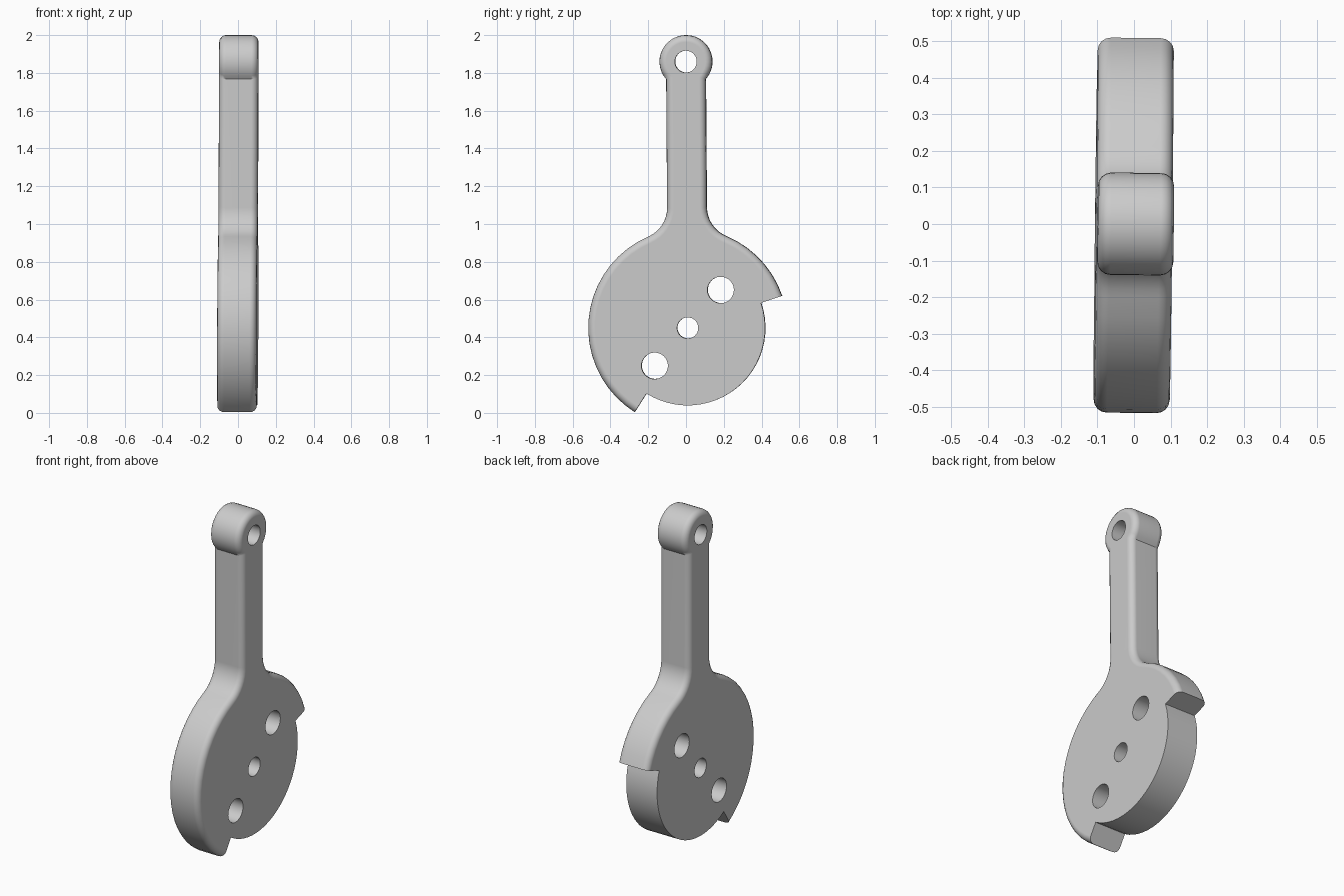
import bpy
import bmesh
from math import sin, cos, acos, asin, degrees, radians, sqrt

if "Cube" in bpy.data.objects:
    bpy.data.objects.remove(bpy.data.objects["Cube"], do_unlink=True)

HALF = 0.104        # half thickness
DISC_R = 0.527      # rim radius
INNER_R = 0.41      # cut-back radius
NECK = 0.105        # half width of the arm
FILLET = 0.165
HEAD_R, HEAD_Z = 0.14, 1.41
STEP_A, STEP_B = 18.4, 237.4   # angles of the two steps in the rim


def arc(cy, cz, r, start, end, count):
    angles = [radians(start + (end - start) * i / count) for i in range(count + 1)]
    return [(cy + r * cos(a), cz + r * sin(a)) for a in angles]


# Outline, counter-clockwise, around the disc centre
fy = NECK + FILLET
fz = sqrt((DISC_R + FILLET) ** 2 - fy ** 2)
touch = degrees(acos(fy / (DISC_R + FILLET)))
join = degrees(acos(NECK / HEAD_R))
outer = (arc(0, 0, DISC_R, STEP_A, touch, 7)
         + arc(fy, fz, FILLET, 180 + touch, 180, 8)[1:]
         + arc(0, HEAD_Z, HEAD_R, -join, 180 + join, 26)
         + arc(-fy, fz, FILLET, 0, -touch, 8)
         + arc(0, 0, DISC_R, 180 - touch, STEP_B, 18)[1:])
inner = arc(0, 0, INNER_R, STEP_B, STEP_A + 360, 24)
outline = outer + inner

# Solid plate
bm = bmesh.new()
left = [bm.verts.new((HALF, y, z)) for y, z in outline]
right = [bm.verts.new((-HALF, y, z)) for y, z in outline]
bm.faces.new(left)
bm.faces.new(right[::-1])
n = len(outline)
for i in range(n):
    j = (i + 1) % n
    bm.faces.new((left[i], right[i], right[j], left[j]))
bmesh.ops.recalc_face_normals(bm, faces=bm.faces)

# Round the outer rim, arm and head; the cut-back part stays sharp
rim = [bm.edges.get((side[i], side[i + 1]))
       for side in (left, right) for i in range(len(outer) - 1)]
bmesh.ops.bevel(bm, geom=rim, offset=0.036, offset_type='OFFSET', segments=4,
                profile=0.5, affect='EDGES', clamp_overlap=False)
mesh = bpy.data.meshes.new("lever_plate")
bm.to_mesh(mesh)
bm.free()
plate = bpy.data.objects.new("lever_plate", mesh)
bpy.context.collection.objects.link(plate)

# Grey metal
metal = bpy.data.materials.new("grey metal")
metal.use_nodes = True
grey = (0.6, 0.6, 0.6, 1)
metal.diffuse_color = grey
metal.node_tree.nodes["Principled BSDF"].inputs["Base Color"].default_value = grey
mesh.materials.append(metal)

# Drilled holes: pivot, two pin holes, head eye
holes = [(0, 0, 0.056), (0.176, 0.2, 0.07), (-0.176, -0.199, 0.07),
         (0, HEAD_Z, 0.058)]
cutters = []
for y, z, r in holes:
    bpy.ops.mesh.primitive_cylinder_add(vertices=32, radius=r, depth=1,
                                        location=(0, y, z),
                                        rotation=(0, radians(90), 0))
    cutter = bpy.context.object
    cutter.name = "hole_cutter"
    cutter.hide_render = True
    cutter.data.materials.append(metal)
    cut = plate.modifiers.new("hole", 'BOOLEAN')
    cut.operation = 'DIFFERENCE'
    cut.solver = 'EXACT'
    cut.object = cutter
    cutters.append(cutter)

bpy.ops.object.select_all(action='DESELECT')
plate.select_set(True)
bpy.context.view_layer.objects.active = plate
for mod in list(plate.modifiers):
    bpy.ops.object.modifier_apply(modifier=mod.name)
for cutter in cutters:
    bpy.data.objects.remove(cutter, do_unlink=True)

# Smooth curves with flat sides
bpy.ops.object.shade_smooth_by_angle(angle=radians(35))
weighted = plate.modifiers.new("flat_sides", 'WEIGHTED_NORMAL')
weighted.keep_sharp = True

# Slight lean of the whole part
plate.rotation_euler = (0.007, 0.004, -0.011)
plate.location = (-0.001, 0.01, 0.45)
